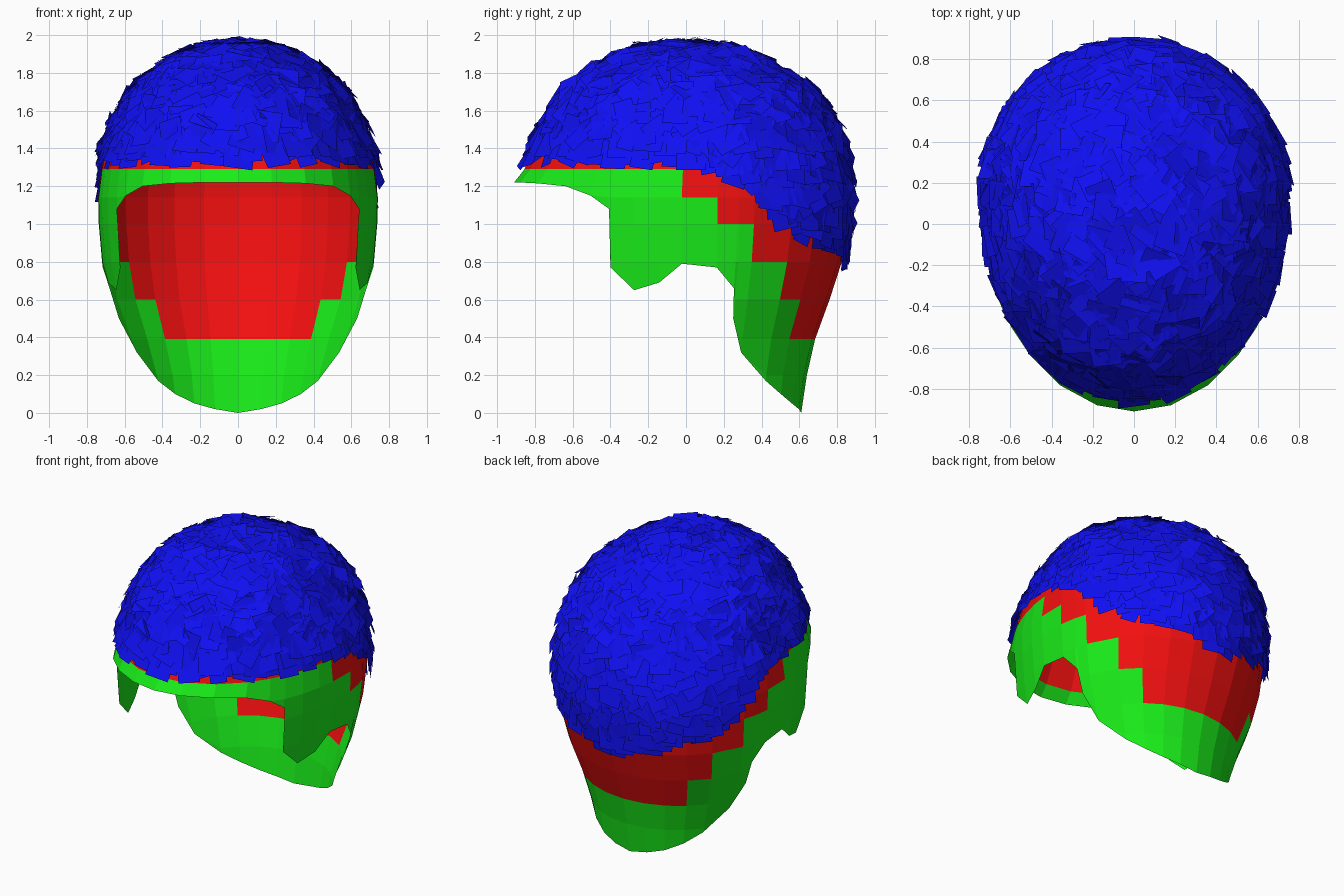
import bpy, bmesh, math, random
from mathutils import Vector
from mathutils.bvhtree import BVHTree

if "Cube" in bpy.data.objects:
    bpy.data.objects.remove(bpy.data.objects["Cube"])

random.seed(7)

def material(name, color):
    m = bpy.data.materials.new(name)
    m.diffuse_color = (*color, 1)
    m.use_nodes = True
    m.node_tree.nodes["Principled BSDF"].inputs["Base Color"].default_value = m.diffuse_color
    return m

GREEN = material("rim_green", (0.01, 0.85, 0.01))
RED = material("scalp_red", (0.9, 0.005, 0.005))
BLUE = material("hair_blue", (0.005, 0.005, 0.9))

def lerp_table(table, x):
    """Linear interpolation in rows of (key, value, value...)."""
    if x <= table[0][0]:
        return table[0][1:]
    for a, b in zip(table, table[1:]):
        if x <= b[0]:
            f = (x - a[0]) / (b[0] - a[0])
            return tuple(p + (q - p) * f for p, q in zip(a[1:], b[1:]))
    return table[-1][1:]

# Head profile: height, half width, front y, back y
PROFILE = [(0, .50, -.9, .61), (.17, .53, -.9, .635), (.32, .57, -.9, .66),
           (.5, .65, -.9, .72), (.7, .71, -.9, .80), (.9, .735, -.9, .85),
           (1.1, .745, -.9, .87), (1.22, .74, -.91, .87), (1.29, .725, -.855, .86),
           (1.42, .70, -.80, .83), (1.56, .645, -.74, .77), (1.69, .56, -.65, .67),
           (1.79, .46, -.53, .53), (1.87, .34, -.39, .38), (1.93, .19, -.21, .22),
           (1.95, 0, 0, 0)]
# Hairline: angle from the front, lower edge height
EDGE = [(0, 1.22), (14, 1.22), (29, 1.215), (43, 1.2), (53, 1.15), (59.5, 1.08),
        (60, .77), (68, .65), (76, .69), (83, .79), (95, .77), (103, .66),
        (104, .5), (110, .32), (127, .17), (140, .1), (153, .05), (166, .02), (180, 0)]
LEVELS = [0, .2, .39, .6, .8, 1.0, 1.14, 1.29, 1.42, 1.56, 1.69, 1.79, 1.87, 1.93, 1.95]
# Lower limits of the red scalp and of the hair cards, by angle
RED_FROM = [(85, 1.28), (95, 1.0), (110, .9), (120, .75), (132, .58), (145, .38), (180, .35)]
HAIR_FROM = [(85, 1.28), (105, 1.18), (115, 1.02), (140, .86), (180, .72)]

def head_point(t, z):
    w, yf, yb = lerp_table(PROFILE, z)
    yc = .1 * min(1, (1.95 - z) / .3)
    c = math.cos(math.radians(t))
    y = yc + c * (yf - yc) if c > 0 else yc - c * (yb - yc)
    return (w * math.sin(math.radians(t)), y, z)

# Scalp shell: open sheet with a cut-out hairline and neck flap
bm = bmesh.new()
cache = {}

def vert(t, z):
    co = head_point(t, z)
    key = tuple(round(c, 4) + 0.0 for c in co)
    if key not in cache:
        cache[key] = bm.verts.new(co)
    return cache[key]

columns = EDGE + [(360 - t, z) for t, z in reversed(EDGE[1:-1])]
for (ta, za), (tb, zb) in zip(columns, columns[1:] + columns[:1]):
    mid = (ta + (tb if tb > ta else tb + 360)) / 2
    mid = min(mid, 360 - mid)
    for lo, hi in zip(LEVELS, LEVELS[1:]):
        ring = [vert(ta, max(lo, za)), vert(tb, max(lo, zb)),
                vert(tb, max(hi, zb)), vert(ta, max(hi, za))]
        ring = list(dict.fromkeys(ring))
        if len(ring) > 2:
            f = bm.faces.new(ring)
            f.material_index = int((lo + hi) / 2 > lerp_table(RED_FROM, mid)[0])
bmesh.ops.recalc_face_normals(bm, faces=bm.faces)
bm.normal_update()
tree = BVHTree.FromBMesh(bm)
mesh = bpy.data.meshes.new("scalp_shell")
bm.to_mesh(mesh)
bm.free()
mesh.materials.append(GREEN)
mesh.materials.append(RED)
bpy.context.collection.objects.link(bpy.data.objects.new("scalp_shell", mesh))

# Hair: small overlapping cards laid over the dome, like shingles
hair = bmesh.new()
centre = Vector((0, .03, 1.15))
COUNT = 1300
for i in range(COUNT):
    dz = 1 - 1.55 * (i + .5) / COUNT
    a = i * math.pi * (3 - math.sqrt(5))
    r = math.sqrt(1 - dz * dz)
    hit, n, _, _ = tree.ray_cast(centre, Vector((r * math.cos(a), r * math.sin(a), dz)))
    if hit is None:
        continue
    if n.dot(hit - centre) < 0:
        n = -n
    t = math.degrees(abs(math.atan2(hit.x, .1 - hit.y)))
    limit = lerp_table(HAIR_FROM, t)[0]
    if hit.z < limit + .07:
        continue
    down = Vector((0, 0, -1))
    down = (down - n * down.dot(n))
    down = down.normalized() if down.length > .05 else n.orthogonal().normalized()
    spread = .35 if hit.z < 1.6 else .9
    turn = random.gauss(0, spread)
    if hit.z < limit + .15:
        turn *= .4
    side = n.cross(down)
    d = down * math.cos(turn) + side * math.sin(turn)
    s = n.cross(d)
    half_w, half_l = random.uniform(.05, .08), random.uniform(.065, .10)
    if hit.z < limit + .12:
        half_l = min(half_l, .075)
    base, lift = random.uniform(.004, .014), random.uniform(.02, .042)
    roll = random.uniform(-.008, .008)
    if random.random() < .35 and hit.z > 1.45:
        d, s = -d, -s
    corners = [hit - d * half_l - s * half_w + n * (base + roll),
               hit + d * half_l - s * half_w + n * (lift + roll),
               hit + d * half_l + s * half_w + n * (lift - roll),
               hit - d * half_l + s * half_w + n * (base - roll)]
    f = hair.faces.new([hair.verts.new(c) for c in corners])
    f.normal_update()
    if f.normal.dot(n) < 0:
        f.normal_flip()
mesh = bpy.data.meshes.new("hair_cards")
hair.to_mesh(mesh)
hair.free()
mesh.materials.append(BLUE)
bpy.context.collection.objects.link(bpy.data.objects.new("hair_cards", mesh))
